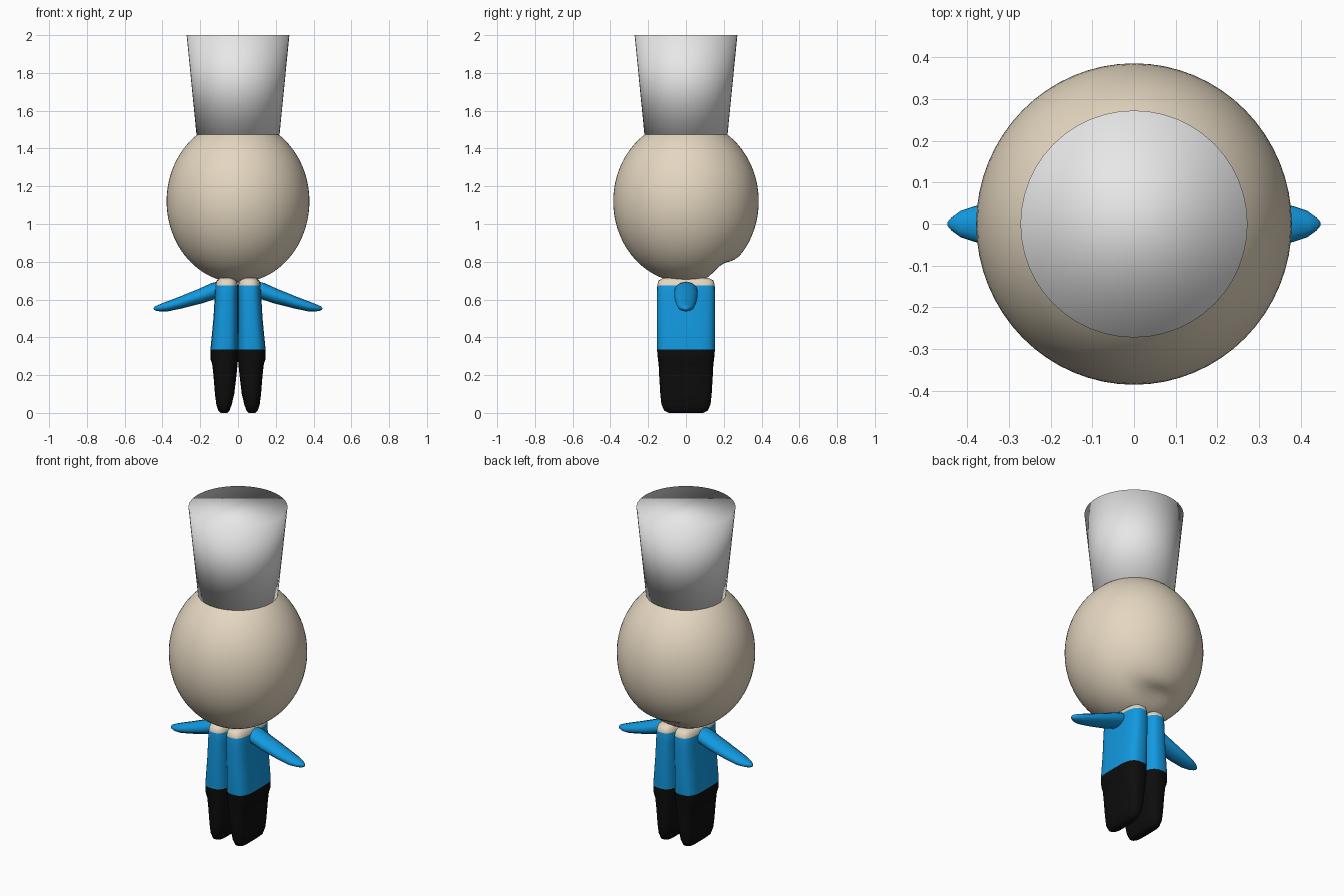
import bpy, bmesh, math
from math import sin, cos, pi, exp

if "Cube" in bpy.data.objects:
    bpy.data.objects.remove(bpy.data.objects["Cube"])


def material(name, rgb):
    m = bpy.data.materials.new(name)
    m.diffuse_color = (*rgb, 1)
    m.use_nodes = True
    m.node_tree.nodes["Principled BSDF"].inputs["Base Color"].default_value = m.diffuse_color
    return m


cream = material("cream", (0.78, 0.68, 0.53))
white = material("white", (0.8, 0.8, 0.8))
blue = material("blue", (0.006, 0.32, 0.75))
black = material("black", (0.004, 0.004, 0.004))


def finish(name, bm, mats, rule=None):
    bmesh.ops.recalc_face_normals(bm, faces=bm.faces)
    for f in bm.faces:
        f.smooth = True
        if rule:
            f.material_index = rule(f.calc_center_median())
    me = bpy.data.meshes.new(name)
    bm.to_mesh(me)
    bm.free()
    for m in mats:
        me.materials.append(m)
    ob = bpy.data.objects.new(name, me)
    bpy.context.collection.objects.link(ob)
    return ob


def loft(rings):
    """Skin a list of closed point rings and cap both ends."""
    bm = bmesh.new()
    vs = [[bm.verts.new(p) for p in r] for r in rings]
    n = len(vs[0])
    for a, b in zip(vs, vs[1:]):
        for i in range(n):
            j = (i + 1) % n
            bm.faces.new((a[i], a[j], b[j], b[i]))
    bm.faces.new(vs[0])
    bm.faces.new(vs[-1])
    return bm


def power(v, e):
    return math.copysign(abs(v) ** e, v)


# head: egg with a dent at the nape
bm = bmesh.new()
bmesh.ops.create_uvsphere(bm, u_segments=64, v_segments=48, radius=1)
for v in bm.verts:
    v.co = (v.co.x * 0.378, v.co.y * 0.385, 1.12 + v.co.z * 0.43)
    x, y, z = v.co
    d = exp(-(x / 0.14) ** 2 - ((y - 0.19) / 0.06) ** 2) if z < 0.95 else 0
    v.co.z += 0.04 * d
finish("head", bm, [cream])

# tall hat
N = 48
bm = loft([[(r * cos(2 * pi * i / N), r * sin(2 * pi * i / N), z) for i in range(N)]
           for r, z in ((0.22, 1.475), (0.272, 2.0))])
finish("hat", bm, [white])

# body halves, each one leg running up to the shoulder: z, inner x, outer x, half depth
BODY = [(0.0, 0.055, 0.092, 0.09), (0.012, 0.045, 0.105, 0.115), (0.045, 0.033, 0.115, 0.13),
        (0.1, 0.02, 0.122, 0.136), (0.2, 0.008, 0.13, 0.142), (0.26, 0.002, 0.137, 0.145),
        (0.285, 0.0, 0.146, 0.149), (0.335, 0.0, 0.146, 0.153), (0.5, 0.0, 0.13, 0.154),
        (0.62, 0.0, 0.123, 0.154), (0.675, 0.0, 0.12, 0.152), (0.7, 0.006, 0.114, 0.146),
        (0.714, 0.025, 0.095, 0.12)]
# arms: x, z, half height, half depth
ARM = [(0.09, 0.655, 0.042, 0.06), (0.13, 0.645, 0.042, 0.062), (0.2, 0.618, 0.038, 0.062),
       (0.3, 0.585, 0.031, 0.055), (0.375, 0.563, 0.025, 0.045), (0.415, 0.555, 0.018, 0.032),
       (0.437, 0.552, 0.012, 0.016), (0.446, 0.55, 0.004, 0.005)]

for side, s in (("left", 1), ("right", -1)):
    n = 32
    rings = []
    for z, a, b, d in BODY:
        rings.append([(s * ((a + b) / 2 + (b - a) / 2 * power(cos(2 * pi * i / n), 0.75)),
                       d * power(sin(2 * pi * i / n), 0.5), z) for i in range(n)])
    finish(side + "_body_half", loft(rings), [black, blue, cream],
           lambda c: 0 if c.z < 0.335 else 1 if c.z < 0.675 else 2)
    n = 12
    rings = [[(s * (x + 0.25 * h * sin(2 * pi * i / n)), d * cos(2 * pi * i / n),
               z + h * sin(2 * pi * i / n)) for i in range(n)] for x, z, h, d in ARM]
    finish(side + "_arm", loft(rings), [blue])
